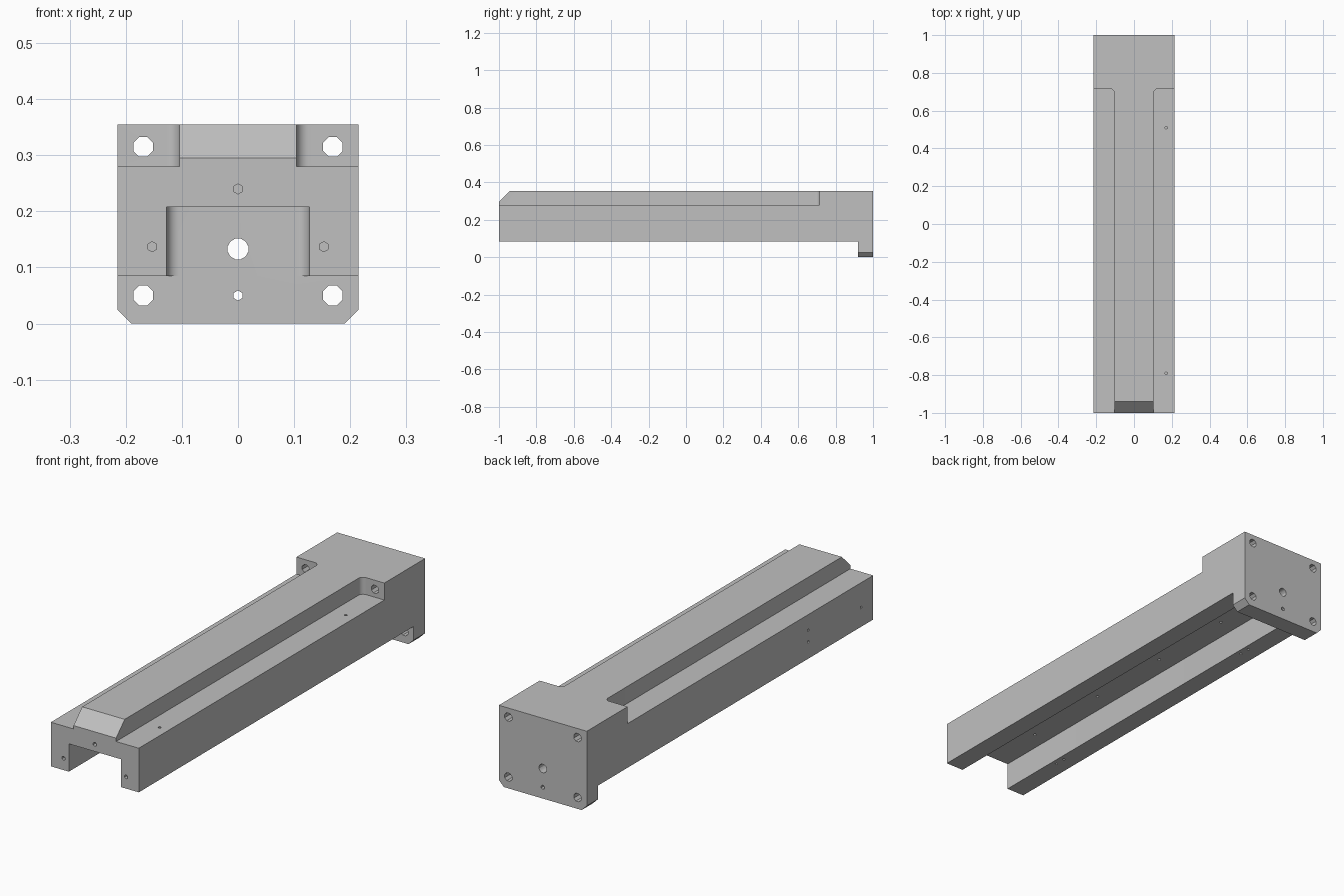
import bpy, bmesh
from math import sin, cos, pi
from mathutils import Vector

cube = bpy.data.objects.get("Cube")
if cube:
    bpy.data.objects.remove(cube, do_unlink=True)

# Shared dimensions
W, H = 0.215, 0.355          # half width, full height
LEDGE, RAIL = 0.28, 0.104    # ledge height, rail half width
HEAD, PLATE = 0.715, 0.92    # where the head and the end plate begin
FLOOR, ROOF, SLOT = 0.085, 0.208, 0.127
R = 0.022                    # fillet radius

metal = bpy.data.materials.new("machined grey")
metal.use_nodes = True
grey = (0.53, 0.53, 0.53, 1)
metal.diffuse_color = grey
metal.node_tree.nodes["Principled BSDF"].inputs["Base Color"].default_value = grey


def prism(name, outline, axis, lo, hi):
    """Extrude a 2D outline along an axis; the outline uses the other two axes in order."""
    bm = bmesh.new()
    verts = []
    for a, b in outline:
        p = [a, b]
        p.insert(axis, lo)
        verts.append(bm.verts.new(p))
    face = bm.faces.new(verts)
    new = bmesh.ops.extrude_face_region(bm, geom=[face])["geom"]
    step = Vector((0, 0, 0))
    step[axis] = hi - lo
    bmesh.ops.translate(bm, vec=step, verts=[v for v in new if isinstance(v, bmesh.types.BMVert)])
    bmesh.ops.recalc_face_normals(bm, faces=bm.faces)
    mesh = bpy.data.meshes.new(name)
    bm.to_mesh(mesh)
    bm.free()
    ob = bpy.data.objects.new(name, mesh)
    bpy.context.collection.objects.link(ob)
    return ob


def rect(a0, b0, a1, b1):
    return [(a0, b0), (a1, b0), (a1, b1), (a0, b1)]


def arc(cx, cy, start, end, n=8):
    return [(cx + R * cos(start + (end - start) * i / n),
             cy + R * sin(start + (end - start) * i / n)) for i in range(n + 1)]


def mirrored(outline):
    return [(-x, y) for x, y in outline]


cutters = []


def cut(*args):
    ob = prism("cutter", *args)
    ob.hide_render = True
    cutters.append(ob)


def drill(axis, a, b, lo, hi, r, sides=6):
    ring = [(a + r * cos(2 * pi * (i + 0.5) / sides),
             b + r * sin(2 * pi * (i + 0.5) / sides)) for i in range(sides)]
    cut(ring, axis, lo, hi)


# Solid block with the lower corners of the end plate chamfered
C = 0.025
body = prism("slide_body", [(-W + C, 0), (W - C, 0), (W, C), (W, H), (-W, H), (-W, C)], 1, -1, 1)

# Clearance below the beam, in front of the end plate
cut(rect(-1, -1.1, 1, PLATE), 2, -0.1, FLOOR)

# Underside channel with filleted inner corners
corner = arc(SLOT - R, PLATE - R, 0, pi / 2)
cut([(-SLOT, -1.1), (SLOT, -1.1)] + corner + mirrored(corner)[::-1], 2, 0.02, ROOF)

# Side ledges that leave the raised rail, with a fillet at the head
ledge = [(RAIL, -1.1), (0.4, -1.1), (0.4, HEAD)] + arc(RAIL + R, HEAD - R, pi / 2, pi)
for outline in (ledge, mirrored(ledge)):
    cut(outline, 2, LEDGE, 0.5)

# Sloped front end of the rail
cut([(-1.06, 0.235), (-0.88, 0.415), (-1.06, 0.415)], 0, -0.4, 0.4)

# Bolt holes through the head and the end plate
for x in (-0.169, 0.169):
    for z in (0.05, 0.315):
        drill(1, x, z, 0.6, 1.1, 0.019, 8)
drill(1, 0, 0.133, 0.85, 1.1, 0.019, 12)
drill(1, 0, 0.05, 0.85, 1.1, 0.009)

# Tapped holes in the front end
for x, z in ((0, 0.24), (-0.153, 0.137), (0.153, 0.137)):
    drill(1, x, z, -1.1, -0.93, 0.009)

# Tapped holes in the left ledge
for y in (0.51, -0.79):
    drill(2, 0.17, y, 0.23, 0.4, 0.007)

# Tapped holes in the right side
for y, z in ((-0.547, 0.21), (-0.547, 0.16), (-0.916, 0.17)):
    drill(0, y, z, -0.3, -0.175, 0.006)

# Tapped holes under the right leg
for y in (-0.70, -0.65, 0.54, 0.59):
    drill(2, -0.15, y, 0, 0.12, 0.006)

# Tapped holes in the channel roof
for x, y in ((-0.055, -0.73), (-0.05, -0.305), (-0.05, 0.11),
             (-0.045, 0.53), (0.043, 0.155), (0.043, 0.37)):
    drill(2, x, y, 0.15, 0.25, 0.007)

# Carve the block, then discard the cutters
bpy.context.view_layer.objects.active = body
for ob in bpy.context.selected_objects:
    ob.select_set(False)
body.select_set(True)
for tool in cutters:
    mod = body.modifiers.new("carve", 'BOOLEAN')
    mod.operation = 'DIFFERENCE'
    mod.solver = 'EXACT'
    mod.object = tool
    bpy.ops.object.modifier_apply(modifier=mod.name)
for tool in cutters:
    bpy.data.objects.remove(tool, do_unlink=True)

body.data.materials.clear()
body.data.materials.append(metal)
for poly in body.data.polygons:
    poly.material_index = 0
bpy.ops.object.shade_smooth_by_angle(angle=pi / 6)
